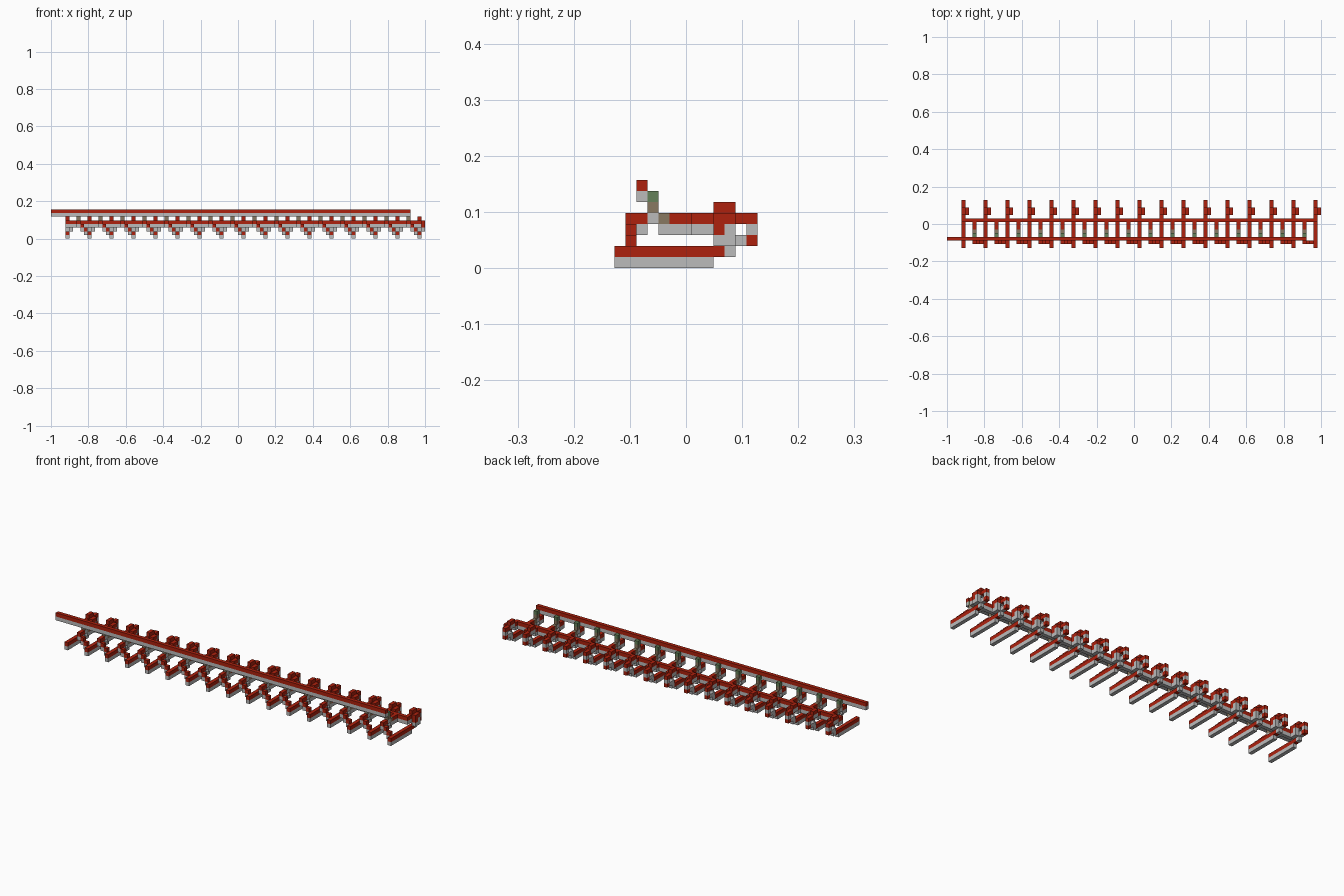
import bpy
import bmesh
from mathutils import Vector

cube = bpy.data.objects.get("Cube")
if cube:
    bpy.data.objects.remove(cube, do_unlink=True)

U = 2 / 102                                # edge of one block
CORNER = Vector((-51 * U, -6.5 * U, 0))    # grid origin
BAY = 6                                    # blocks between two ribs
RIBS = 17


def material(name, rgb):
    mat = bpy.data.materials.new(name)
    mat.use_nodes = True
    mat.diffuse_color = (*rgb, 1)
    mat.node_tree.nodes["Principled BSDF"].inputs["Base Color"].default_value = (*rgb, 1)
    return mat


MATS = [material("red paint", (0.42, 0.015, 0.004)),
        material("light grey", (0.5, 0.5, 0.5)),
        material("moss green", (0.13, 0.22, 0.1)),
        material("taupe", (0.25, 0.19, 0.12))]
RED, GREY, GREEN, TAUPE = range(4)


def part(name, boxes, count=1):
    """Boxes are (colour, x, y, z, length, depth, height) in blocks; count repeats them per bay."""
    bm = bmesh.new()
    for colour, x, y, z, *size in boxes:
        verts = bmesh.ops.create_cube(bm, size=1)["verts"]
        low, dims = Vector((x, y, z)), Vector(size)
        for v in verts:
            unit = v.co + Vector((0.5, 0.5, 0.5))
            v.co = CORNER + U * (low + unit * dims)
        for face in {f for v in verts for f in v.link_faces}:
            face.material_index = colour
    mesh = bpy.data.meshes.new(name)
    bm.to_mesh(mesh)
    bm.free()
    for mat in MATS:
        mesh.materials.append(mat)
    obj = bpy.data.objects.new(name, mesh)
    bpy.context.collection.objects.link(obj)
    if count > 1:
        array = obj.modifiers.new("bays", "ARRAY")
        array.count = count
        array.use_relative_offset = False
        array.use_constant_offset = True
        array.constant_offset_displace = (BAY * U, 0, 0)
    return obj


def layered(x, y, top, length, depth):
    """Red block course lying on a grey one."""
    return [(RED, x, y, top, length, depth, 1), (GREY, x, y, top - 1, length, depth, 1)]


# Long members
part("hand_rail", layered(0, 2, 7, 98, 1))
part("main_beam", layered(4, 7, 4, 97, 1))

# Bottom boards running front to back
part("floor_boards", layered(4, 0, 1, 1, 9), RIBS)

# Open hooks behind the beam
part("beam_brackets", layered(4, 8, 4, 1, 1), RIBS)
part("hooks", [
    (RED, 4, 9, 5, 1, 2, 1), (GREY, 4, 9, 4, 1, 2, 1),
    (RED, 4, 11, 4, 1, 2, 1), (GREY, 4, 12, 3, 1, 1, 1),
    (RED, 4, 12, 2, 1, 1, 1), (GREY, 4, 10, 2, 1, 2, 1),
    (RED, 4, 9, 1, 1, 1, 1), (GREY, 4, 10, 1, 1, 1, 1)], RIBS)
part("hook_side_blocks", [
    (RED, 5, 9, 3, 1, 1, 2), (GREY, 5, 9, 2, 1, 1, 1),
    (RED, 5, 10, 4, 1, 1, 1), (GREY, 5, 10, 2, 1, 1, 2)], RIBS)

# Cross ties and rail posts halfway between the ribs
part("cross_ties", layered(7, 5, 4, 1, 2)
     + [(TAUPE, 7, 4, 4, 1, 1, 1), (GREY, 7, 4, 3, 1, 1, 1)]
     + layered(7, 2, 4, 1, 1), RIBS - 1)
part("rail_posts", [(GREY, 7, 3, 4, 1, 1, 1), (TAUPE, 7, 3, 5, 1, 1, 1),
                    (GREEN, 7, 3, 6, 1, 1, 1)], RIBS - 1)

# Stepped braces from each tie down to the next board
steps = []
for i in range(4):
    steps += layered(7 + i, 1, 4 - i, 1, 1)
part("stepped_braces", steps[:6], RIBS - 1)
